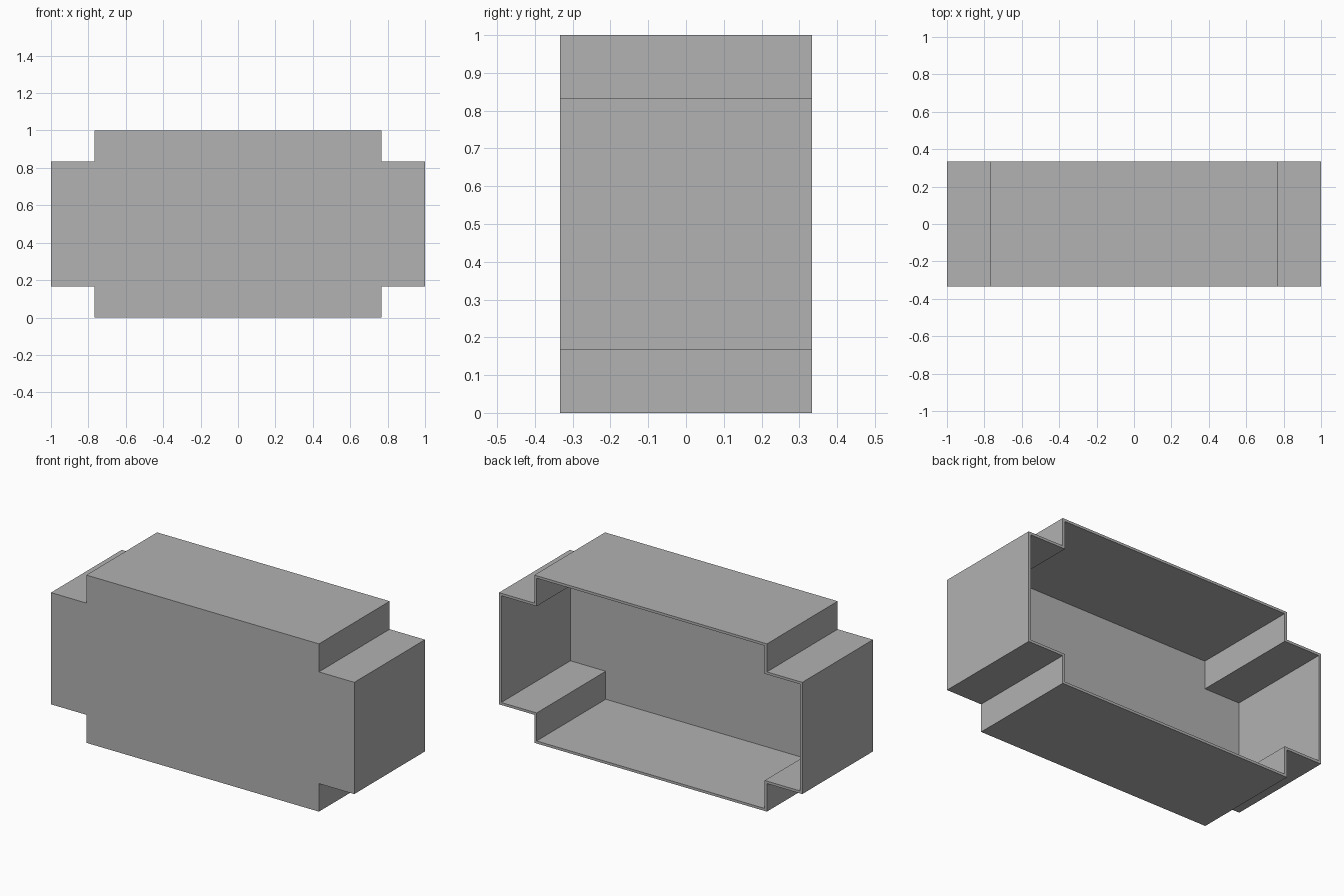
import bpy
import bmesh

WALL = 0.015
HALF_DEPTH = 0.333
MID_HEIGHT = 0.5

cube = bpy.data.objects.get("Cube")
if cube:
    bpy.data.objects.remove(cube, do_unlink=True)

# Plain grey material
grey = bpy.data.materials.new("plain grey")
grey.use_nodes = True
colour = (0.445, 0.445, 0.445, 1)
grey.diffuse_color = colour
grey.node_tree.nodes["Principled BSDF"].inputs["Base Color"].default_value = colour

# Stepped outline: one corner, mirrored into four, counterclockwise from the front
corner = [(1.0, 0.333), (0.767, 0.333), (0.767, 0.5)]
upper = corner + [(-x, z) for x, z in reversed(corner)]
outline = upper + [(-x, -z) for x, z in upper]

# Front panel and side walls, left open at the back
bm = bmesh.new()
front, back = [
    [bm.verts.new((x, y, z + MID_HEIGHT)) for x, z in outline]
    for y in (-HALF_DEPTH, HALF_DEPTH)
]
bm.faces.new(front)
for i in range(len(outline)):
    j = (i + 1) % len(outline)
    bm.faces.new((front[j], front[i], back[i], back[j]))

mesh = bpy.data.meshes.new("open_back_shell")
bm.to_mesh(mesh)
bm.free()
mesh.materials.append(grey)
shell = bpy.data.objects.new("open_back_shell", mesh)
bpy.context.collection.objects.link(shell)

# Wall thickness grows inwards
solid = shell.modifiers.new("wall thickness", 'SOLIDIFY')
solid.thickness = WALL
solid.offset = -1
solid.use_even_offset = True
solid.use_quality_normals = True
